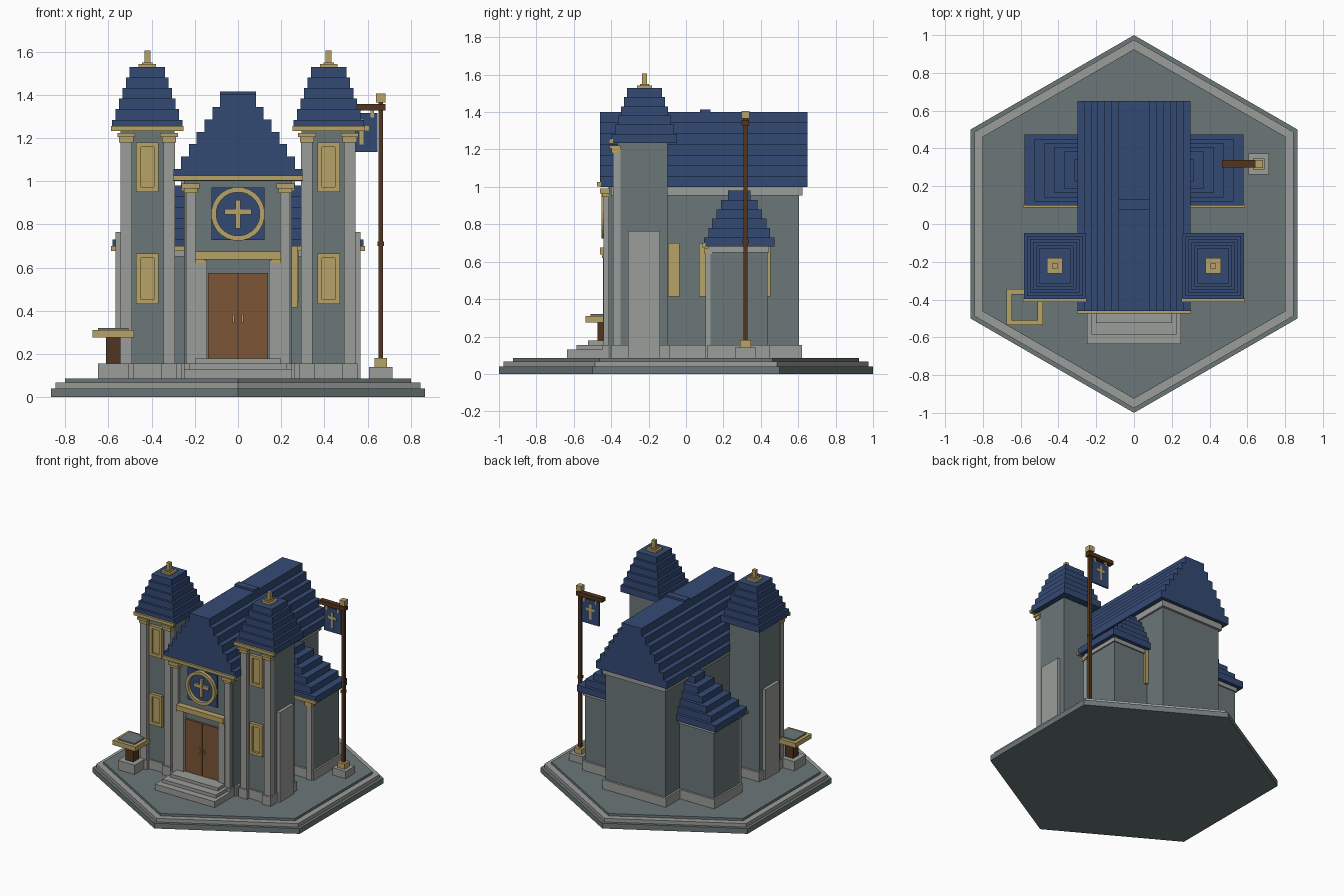
import bpy, bmesh, math
from mathutils import Matrix, Vector


def material(name, rgb):
    m = bpy.data.materials.new(name)
    m.diffuse_color = (*rgb, 1)
    return m


STONE = material("grey stone", (0.15, 0.185, 0.19))
TRIM = material("pale stone", (0.33, 0.34, 0.32))
BLUE = material("blue slate", (0.034, 0.068, 0.175))
GOLD = material("gold", (0.48, 0.37, 0.135))
DOOR = material("door wood", (0.20, 0.09, 0.035))
WOOD = material("dark wood", (0.085, 0.036, 0.014))


def finish(name, bm, mat):
    bmesh.ops.recalc_face_normals(bm, faces=bm.faces)
    me = bpy.data.meshes.new(name)
    bm.to_mesh(me)
    bm.free()
    me.materials.append(mat)
    ob = bpy.data.objects.new(name, me)
    bpy.context.collection.objects.link(ob)
    return ob


def add_box(bm, x0, x1, y0, y1, z0, z1, rot=None):
    size = Matrix.Diagonal((abs(x1 - x0), abs(y1 - y0), abs(z1 - z0), 1))
    place = Matrix.Translation(((x0 + x1) / 2, (y0 + y1) / 2, (z0 + z1) / 2))
    bmesh.ops.create_cube(bm, size=1, matrix=place @ (rot or Matrix()) @ size)


def boxes(name, mat, spans, mirror=False):
    """One object from boxes (x0, x1, y0, y1, z0, z1), optionally mirrored in x."""
    bm = bmesh.new()
    for s in spans:
        add_box(bm, *s)
        if mirror:
            add_box(bm, -s[1], -s[0], *s[2:])
    return finish(name, bm, mat)


def block(cx, cy, hx, hy, z0, z1):
    return (cx - hx, cx + hx, cy - hy, cy + hy, z0, z1)


def hexagon(name, mat, r, z0, z1):
    bm = bmesh.new()
    pts = [(r * math.sin(i * math.pi / 3), r * math.cos(i * math.pi / 3)) for i in range(6)]
    lo = [bm.verts.new((x, y, z0)) for x, y in pts]
    hi = [bm.verts.new((x, y, z1)) for x, y in pts]
    bm.faces.new(lo)
    bm.faces.new(hi)
    for i in range(6):
        j = (i + 1) % 6
        bm.faces.new((lo[i], lo[j], hi[j], hi[i]))
    finish(name, bm, mat)


# Hexagonal terrace
hexagon("terrace_foot", STONE, 1.0, 0, 0.04)
hexagon("terrace_rim", TRIM, 0.975, 0.04, 0.067)
hexagon("terrace_floor", STONE, 0.925, 0.067, 0.085)

# Nave
boxes("nave_walls", STONE, [(-0.25, 0.25, -0.415, 0.605, 0.085, 1.0)])
boxes("nave_plinth", TRIM, [(-0.265, 0.265, -0.40, 0.62, 0.085, 0.155)])
boxes("nave_eave_band", TRIM, [(-0.265, 0.265, -0.40, 0.622, 0.955, 1.0)])
widths = [0.298, 0.265, 0.228, 0.192, 0.155, 0.118, 0.083]
h = 0.4 / 7
boxes("nave_roof", BLUE,
      [(-w, w, -0.46, 0.65, 1.0 + i * h, 1.0 + (i + 1) * h) for i, w in enumerate(widths)])
boxes("ridge_block", BLUE, [(-0.083, 0.083, 0.075, 0.13, 1.4, 1.415)])
boxes("front_cornice", GOLD, [(-0.302, 0.302, -0.475, -0.455, 1.003, 1.025)])

# Facade pilasters and door surround
boxes("facade_pilasters", TRIM, [(0.195, 0.24, -0.44, -0.41, 0.085, 0.95),
                                 (0.185, 0.25, -0.45, -0.41, 0.085, 0.155)], True)
boxes("facade_capitals", GOLD, [(0.188, 0.25, -0.45, -0.41, 0.945, 0.965),
                                (0.178, 0.262, -0.46, -0.41, 0.965, 0.99)], True)
boxes("door_frame", TRIM, [(0.143, 0.198, -0.445, -0.41, 0.085, 0.635)], True)
boxes("door_lintel", GOLD, [(-0.198, 0.198, -0.46, -0.41, 0.638, 0.675),
                            (-0.198, -0.155, -0.45, -0.41, 0.62, 0.64),
                            (0.155, 0.198, -0.45, -0.41, 0.62, 0.64)])
boxes("door_leaves", DOOR, [(0.002, 0.14, -0.43, -0.41, 0.175, 0.575)], True)
boxes("door_gap", WOOD, [(-0.002, 0.002, -0.424, -0.41, 0.175, 0.575)])
boxes("door_handles", GOLD, [(0.017, 0.026, -0.438, -0.43, 0.345, 0.385)], True)
boxes("entrance_steps", TRIM, [(-0.25, 0.25, -0.635, -0.41, 0.085, 0.13),
                               (-0.225, 0.225, -0.585, -0.41, 0.13, 0.155),
                               (-0.2, 0.2, -0.525, -0.41, 0.155, 0.178)])

# Round window: blue panel, beaded gold ring and cross
boxes("round_window_panel", BLUE, [(-0.123, 0.123, -0.428, -0.41, 0.727, 0.97)])
bm = bmesh.new()
for i in range(24):
    a = i * math.tau / 24
    x, z = 0.112 * math.sin(a), 0.848 + 0.112 * math.cos(a)
    add_box(bm, x - 0.0165, x + 0.0165, -0.452, -0.425, z - 0.0115, z + 0.0115,
            Matrix.Rotation(a, 4, 'Y'))
finish("round_window_ring", bm, GOLD)
boxes("round_window_cross", GOLD, [(-0.012, 0.012, -0.445, -0.425, 0.78, 0.912),
                                   (-0.063, 0.063, -0.444, -0.425, 0.845, 0.87)])

# Twin towers
TX, TY = 0.42, -0.222
boxes("tower_walls", STONE, [(0.293, 0.543, -0.365, -0.1, 0.085, 1.24)], True)
boxes("tower_plinth", TRIM, [(0.283, 0.553, -0.375, -0.085, 0.085, 0.155)], True)
boxes("tower_buttress", TRIM, [(0.53, 0.567, -0.31, -0.14, 0.085, 0.765)], True)
pil, base, caps = [], [], []
for cx in (TX - 0.101, TX + 0.098):
    pil += [(cx - 0.027, cx + 0.027, -0.39, -0.35, 0.085, 1.185),
            (cx - 0.036, cx + 0.036, -0.4, -0.35, 0.085, 0.155)]
    caps += [(cx - 0.033, cx + 0.033, -0.398, -0.35, 1.18, 1.205),
             (cx - 0.041, cx + 0.041, -0.408, -0.35, 1.205, 1.222)]
boxes("tower_pilasters", TRIM, pil, True)
boxes("tower_capitals", GOLD, caps, True)
boxes("tower_cornice", GOLD, [(TX - 0.168, TX + 0.168, -0.412, -0.39, 1.232, 1.255)], True)
roof = []
for i in range(6):
    z = 1.235 + i * 0.049
    roof.append(block(TX, TY, 0.163 - i * 0.016, 0.175 - i * 0.0165, z, z + 0.049))
boxes("tower_roof", BLUE, roof, True)
boxes("tower_finial", GOLD, [block(TX, TY, 0.041, 0.041, 1.525, 1.543),
                             block(TX, TY, 0.025, 0.025, 1.543, 1.55),
                             block(TX, TY, 0.014, 0.014, 1.55, 1.605)], True)

# Tower windows: raised frame around a thin panel
frames, panels = [], []
for z0, z1 in ((0.43, 0.665), (0.95, 1.18)):
    for s in (-1, 1):
        a, b = sorted((TX + s * 0.03, TX + s * 0.052))
        frames.append((a, b, -0.388, -0.36, z0, z1))
    frames += [(TX - 0.052, TX + 0.052, -0.388, -0.36, z0, z0 + 0.022),
               (TX - 0.052, TX + 0.052, -0.388, -0.36, z1 - 0.022, z1)]
    panels.append((TX - 0.03, TX + 0.03, -0.372, -0.364, z0 + 0.02, z1 - 0.02))
boxes("tower_window_frames", GOLD, frames, True)
boxes("tower_window_panels", GOLD, panels, True)

# Side chapels with hipped stepped roofs
boxes("chapel_walls", STONE, [(0.2, 0.54, 0.13, 0.435, 0.085, 0.69)], True)
boxes("chapel_plinth", TRIM, [(0.2, 0.553, 0.115, 0.45, 0.085, 0.155)], True)
boxes("chapel_eave_band", TRIM, [(0.2, 0.55, 0.12, 0.445, 0.65, 0.68)], True)
boxes("chapel_pilasters", TRIM, [(0.495, 0.54, 0.105, 0.14, 0.085, 0.64)], True)
boxes("chapel_capitals", GOLD, [(0.488, 0.547, 0.098, 0.14, 0.64, 0.672)], True)
boxes("chapel_cornice", GOLD, [(0.25, 0.588, 0.088, 0.105, 0.677, 0.7)], True)
croof = []
for i, hy in enumerate([0.188, 0.165, 0.145, 0.122, 0.098, 0.06]):
    z = 0.68 + i * 0.05
    croof.append((0.2, 0.58 - i * 0.053, 0.285 - hy, 0.285 + hy, z, z + 0.05))
boxes("chapel_roof", BLUE, croof, True)

# Nave side windows
boxes("nave_side_windows", GOLD,
      [(0.24, 0.275, y - 0.031, y + 0.031, 0.415, 0.7) for y in (-0.065, 0.1, 0.42)])
boxes("nave_side_panes", GOLD,
      [(0.27, 0.28, y - 0.017, y + 0.017, 0.44, 0.675) for y in (-0.065,)])

# Banner pole
PX, PY = 0.661, 0.318
boxes("pole_base", TRIM, [block(PX, PY, 0.055, 0.055, 0.085, 0.14)])
boxes("pole_collar", GOLD, [block(PX, PY, 0.03, 0.03, 0.14, 0.18)])
boxes("pole", WOOD, [block(PX, PY, 0.011, 0.011, 0.18, 1.37),
                     block(PX, PY, 0.015, 0.015, 0.70, 0.72),
                     (0.467, 0.683, PY - 0.02, PY + 0.02, 1.328, 1.358)])
boxes("pole_cap", GOLD, [block(PX, PY, 0.021, 0.021, 1.365, 1.405)])
boxes("banner", BLUE, [(0.5, 0.645, PY - 0.006, PY + 0.006, 1.135, 1.315)])
boxes("banner_hangers", GOLD, [block(x, PY, 0.008, 0.011, 1.295, 1.33) for x in (0.525, 0.622)])
boxes("banner_cross", GOLD, [block(0.572, PY, 0.009, 0.01, 1.17, 1.285),
                             block(0.572, PY, 0.034, 0.01, 1.235, 1.255)])

# Stone basin on a wooden post
BX, BY = -0.578, -0.44
boxes("basin_base", TRIM, [block(BX, BY, 0.07, 0.07, 0.085, 0.155)])
boxes("basin_post", WOOD, [block(BX, BY, 0.033, 0.033, 0.155, 0.28)])
boxes("basin_rim", GOLD, [block(BX, BY, 0.096, 0.096, 0.275, 0.31)])
boxes("basin_top", STONE, [block(BX, BY, 0.07, 0.07, 0.31, 0.32)])
